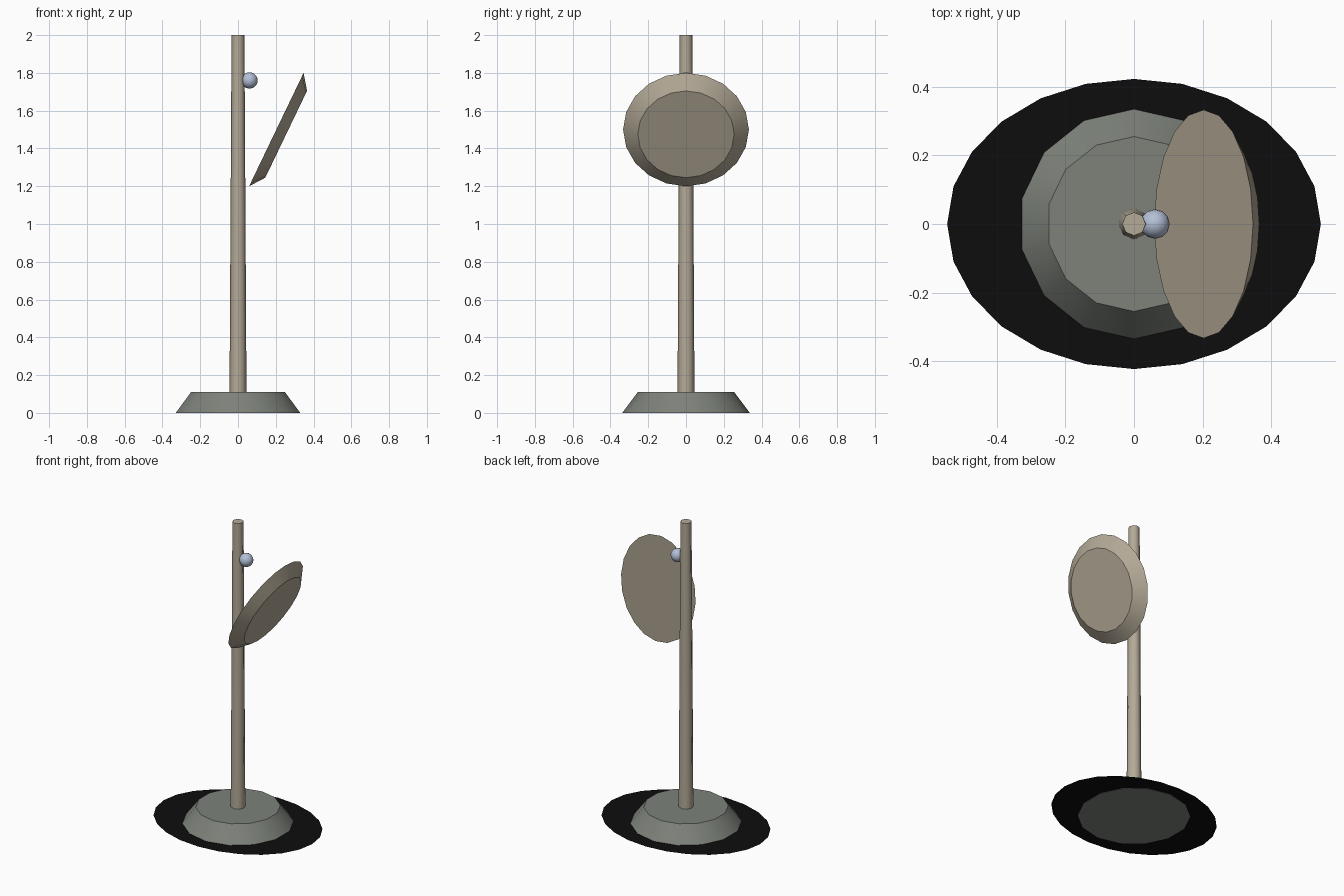
import bpy
import bmesh
import math
from mathutils import Matrix, Vector

cube = bpy.data.objects.get("Cube")
if cube:
    bpy.data.objects.remove(cube, do_unlink=True)


def material(name, color):
    mat = bpy.data.materials.new(name)
    mat.use_nodes = True
    mat.diffuse_color = (*color, 1)
    bsdf = mat.node_tree.nodes["Principled BSDF"]
    bsdf.inputs["Base Color"].default_value = (*color, 1)
    bsdf.inputs["Roughness"].default_value = 0.9
    return mat


def add_part(name, bm, mat, angle):
    mesh = bpy.data.meshes.new(name)
    bm.to_mesh(mesh)
    bm.free()
    mesh.materials.append(mat)
    obj = bpy.data.objects.new(name, mesh)
    bpy.context.collection.objects.link(obj)
    bpy.ops.object.select_all(action="DESELECT")
    obj.select_set(True)
    bpy.context.view_layer.objects.active = obj
    bpy.ops.object.shade_smooth_by_angle(angle=math.radians(angle))
    return obj


def frustum(name, start, end, r_start, r_end, sides, mat, angle):
    """Capped, tapered cylinder running from start to end."""
    start, end = Vector(start), Vector(end)
    axis = end - start
    turn = Vector((0, 0, 1)).rotation_difference(axis).to_matrix().to_4x4()
    bm = bmesh.new()
    bmesh.ops.create_cone(bm, cap_ends=True, segments=sides,
                          radius1=r_start, radius2=r_end, depth=axis.length,
                          matrix=Matrix.Translation((start + end) / 2) @ turn)
    return add_part(name, bm, mat, angle)


stone = material("grey stone", (0.205, 0.223, 0.195))
tan = material("tan metal", (0.456, 0.402, 0.310))
blue = material("pale blue", (0.456, 0.527, 0.680))
black = material("black", (0.004, 0.004, 0.004))

# Flat oval patch on the ground
bm = bmesh.new()
bmesh.ops.create_circle(bm, cap_ends=True, segments=24, radius=1,
                        matrix=Matrix.Translation((0, 0, 0.004))
                        @ Matrix.Diagonal((0.545, 0.423, 1, 1)))
add_part("ground_patch", bm, black, 30)

# Base and post
frustum("base", (0, 0, 0), (0, 0, 0.11), 0.338, 0.255, 14, stone, 35)
frustum("post", (0, 0, 0.10), (0, 0, 2), 0.045, 0.034, 8, tan, 50)

# Tilted dish: wide face towards the post, narrow face outwards
frustum("dish", (0.203, 0, 1.5), (0.255, 0, 1.475), 0.333, 0.255, 20, tan, 28)

# Small ball on the side of the post
bm = bmesh.new()
bmesh.ops.create_uvsphere(bm, u_segments=12, v_segments=10, radius=0.043,
                          matrix=Matrix.Translation((0.061, 0, 1.76)))
add_part("ball", bm, blue, 60)
